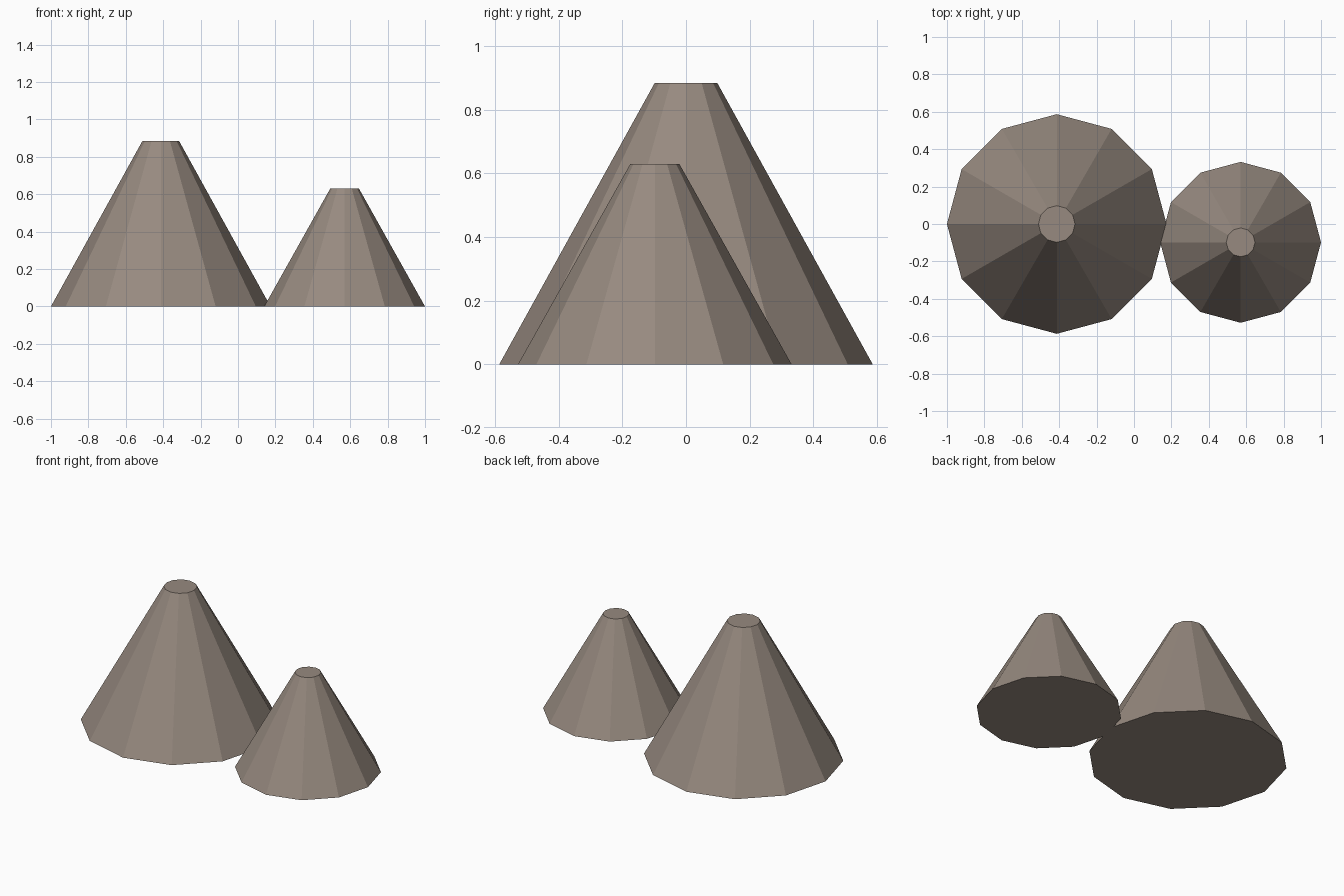
import bpy

cube = bpy.data.objects.get("Cube")
if cube:
    bpy.data.objects.remove(cube, do_unlink=True)

# One stone colour for everything
stone = bpy.data.materials.new("warm_grey_stone")
stone.use_nodes = True
colour = (0.31, 0.255, 0.215, 1.0)
stone.diffuse_color = colour
stone.node_tree.nodes["Principled BSDF"].inputs["Base Color"].default_value = colour


def mountain(name, x, y, base, top, height):
    """Flat-shaded, twelve-sided cone with a cut-off peak, standing on the ground."""
    bpy.ops.mesh.primitive_cone_add(vertices=12, radius1=base, radius2=top,
                                    depth=height, location=(x, y, height / 2))
    obj = bpy.context.object
    obj.name = name
    obj.data.materials.append(stone)


# Tall peak on the right, small peak on the left
mountain("large_mountain", -0.413, 0.0, 0.587, 0.098, 0.885)
mountain("small_mountain", 0.57, -0.098, 0.43, 0.077, 0.63)
